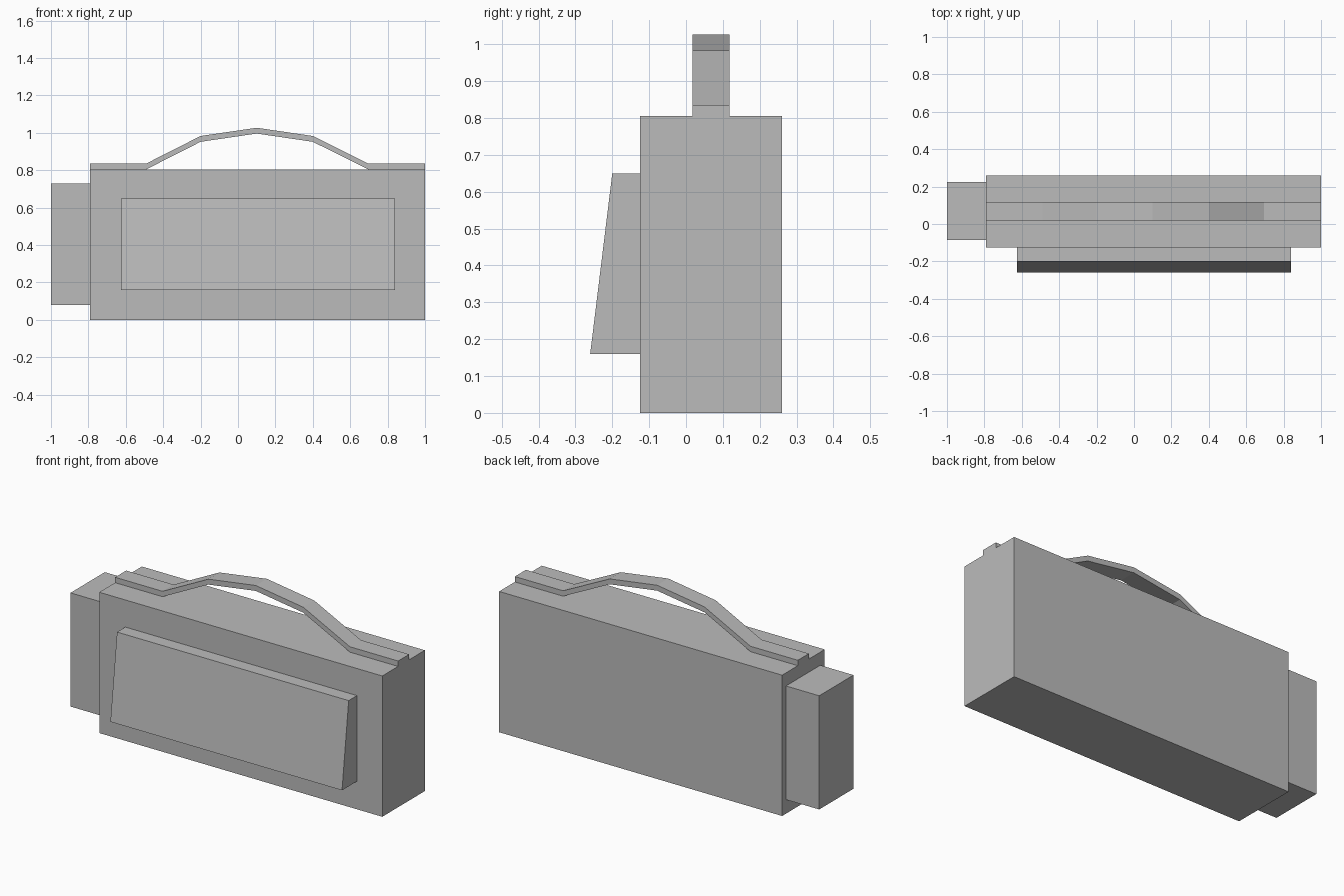
import bpy

if "Cube" in bpy.data.objects:
    bpy.data.objects.remove(bpy.data.objects["Cube"])

grey = bpy.data.materials.new("plain_grey")
grey.diffuse_color = (0.5, 0.5, 0.5, 1)
grey.use_nodes = True
grey.node_tree.nodes["Principled BSDF"].inputs["Base Color"].default_value = grey.diffuse_color


def extrude(name, outline, axis, start, end):
    """Prism from a closed 2D outline, extruded along x (outline y,z) or y (outline x,z)."""
    n = len(outline)
    verts = []
    for d in (start, end):
        for a, z in outline:
            verts.append((d, a, z) if axis == "x" else (a, d, z))
    faces = [tuple(range(n)), tuple(range(2 * n - 1, n - 1, -1))]
    faces += [(i, i + n, (i + 1) % n + n, (i + 1) % n) for i in range(n)]
    # outlines run counter-clockwise, which faces inwards along x
    if axis == "x":
        faces = [f[::-1] for f in faces]
    mesh = bpy.data.meshes.new(name)
    mesh.from_pydata(verts, [], faces)
    mesh.materials.append(grey)
    mesh.validate()
    obj = bpy.data.objects.new(name, mesh)
    bpy.context.collection.objects.link(obj)
    return obj


def rect(a0, a1, z0, z1):
    return [(a0, z0), (a1, z0), (a1, z1), (a0, z1)]


# Main case and the smaller block on its left end
extrude("case_body", rect(-0.125, 0.26, 0, 0.805), "x", -0.79, 1.0)
extrude("end_block", rect(-0.085, 0.225, 0.08, 0.73), "x", -1.0, -0.79)

# Front panel, thicker at the bottom
extrude("front_panel", [(-0.26, 0.16), (-0.125, 0.16), (-0.125, 0.65), (-0.2, 0.65)],
        "x", -0.625, 0.84)

# Strap handle: flat ends and an arched middle of constant height
path = [(-0.79, 0.805), (-0.49, 0.805), (-0.2, 0.952), (0.1, 0.996),
        (0.4, 0.952), (0.695, 0.805), (1.0, 0.805)]
thick = 0.031
outline = path + [(x, z + thick) for x, z in reversed(path)]
extrude("strap_handle", outline, "y", 0.018, 0.118)
